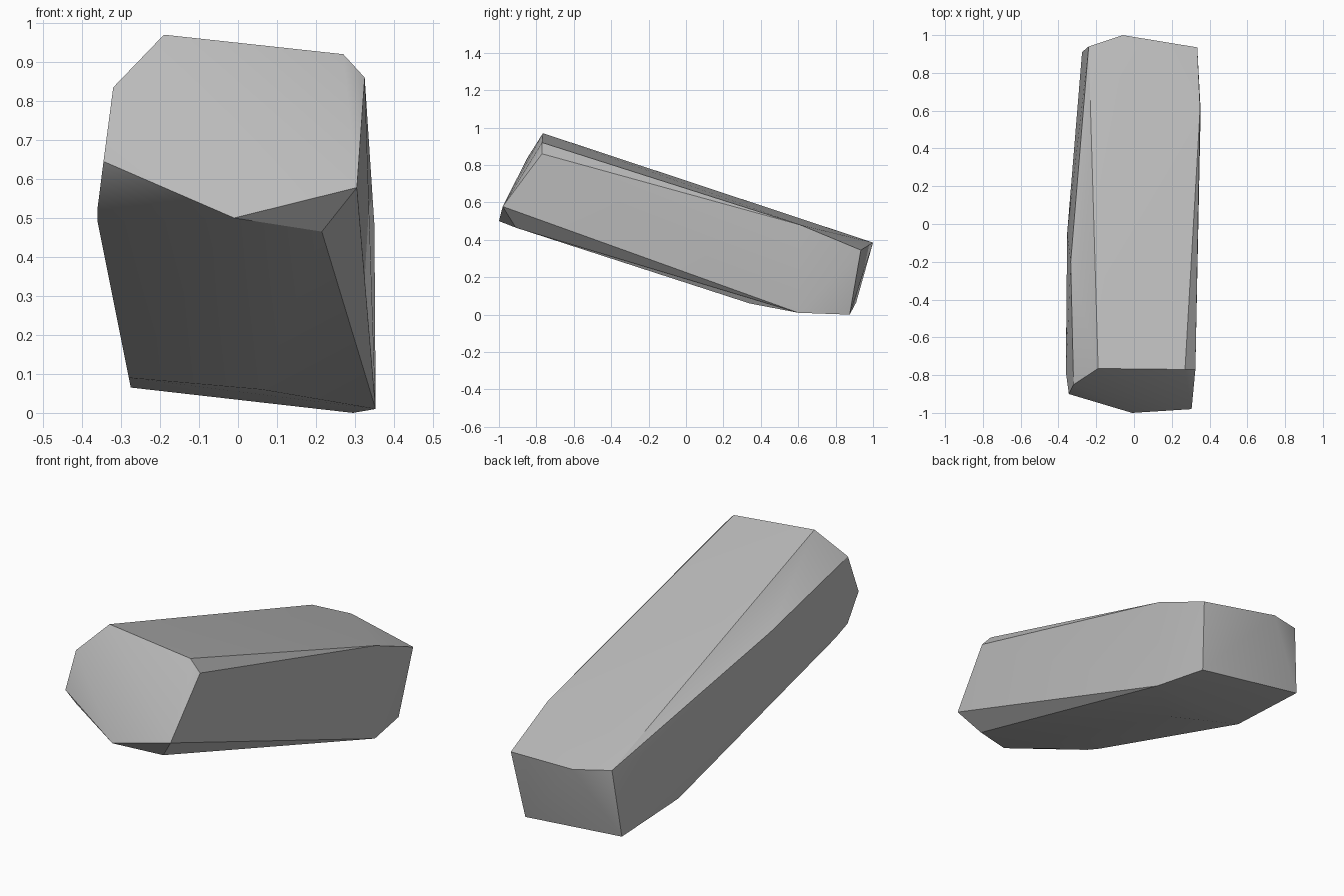
import bpy
import bmesh
import math

# Remove the default cube if it is present
default_cube = bpy.data.objects.get("Cube")
if default_cube:
    bpy.data.objects.remove(default_cube, do_unlink=True)


def make_material(name, colour):
    material = bpy.data.materials.new(name)
    material.use_nodes = True
    material.diffuse_color = colour
    shader = next(n for n in material.node_tree.nodes if n.type == "BSDF_PRINCIPLED")
    shader.inputs["Base Color"].default_value = colour
    return material


def make_hull(name, outlines, material):
    """Wrap a tight convex skin around several corner outlines."""
    mesh = bpy.data.meshes.new(name)
    bm = bmesh.new()
    for outline in outlines:
        for corner in outline:
            bm.verts.new(corner)
    result = bmesh.ops.convex_hull(bm, input=bm.verts[:], use_existing_faces=False)
    # Drop corners that ended up inside the skin
    spare = {g for key in ("geom_interior", "geom_unused") for g in result[key]
             if isinstance(g, bmesh.types.BMVert)}
    bmesh.ops.delete(bm, geom=list(spare), context="VERTS")
    # Merge nearly coplanar triangles into clean facets
    bmesh.ops.dissolve_limit(bm, angle_limit=math.radians(1),
                             verts=bm.verts[:], edges=bm.edges[:])
    bmesh.ops.recalc_face_normals(bm, faces=bm.faces[:])
    bm.to_mesh(mesh)
    bm.free()
    mesh.materials.append(material)
    obj = bpy.data.objects.new(name, mesh)
    bpy.context.scene.collection.objects.link(obj)
    return obj


# Sloping front facet of the stone
front_outline = [
    (-.19, -.765, .97), (.27, -.77, .92), (.325, -.77, .86), (.305, -.98, .578),
    (-.01, -1, .5), (-.345, -.9, .645), (-.32, -.85, .835),
]
# Small chipped corners under the front facet
chin_outline = [(.215, -.91, .465), (-.36, -.79, .527), (-.36, -.69, .49)]
# Broken rear end, upper edge then lower edge
rear_outline = [
    (.335, .935, .345), (-.06, 1, .385), (-.24, .94, .405),
    (.295, .875, 0), (-.275, .91, .065),
]
# Slight bulges along both flanks
flank_outline = [
    (.35, .61, .48), (.353, .6, .01), (-.335, -.2, .7), (-.354, -.05, .46),
]
# Underside ridge
belly_outline = [(.06, .34, .06), (-.28, .46, .09)]

stone_grey = make_material("stone grey", (.5, .5, .5, 1))
stone = make_hull("long_stone",
                  [front_outline, chin_outline, rear_outline, flank_outline, belly_outline],
                  stone_grey)

# Soften shallow bends while keeping the facet edges crisp
bpy.ops.object.select_all(action="DESELECT")
stone.select_set(True)
bpy.context.view_layer.objects.active = stone
bpy.ops.object.shade_smooth_by_angle(angle=math.radians(30))
